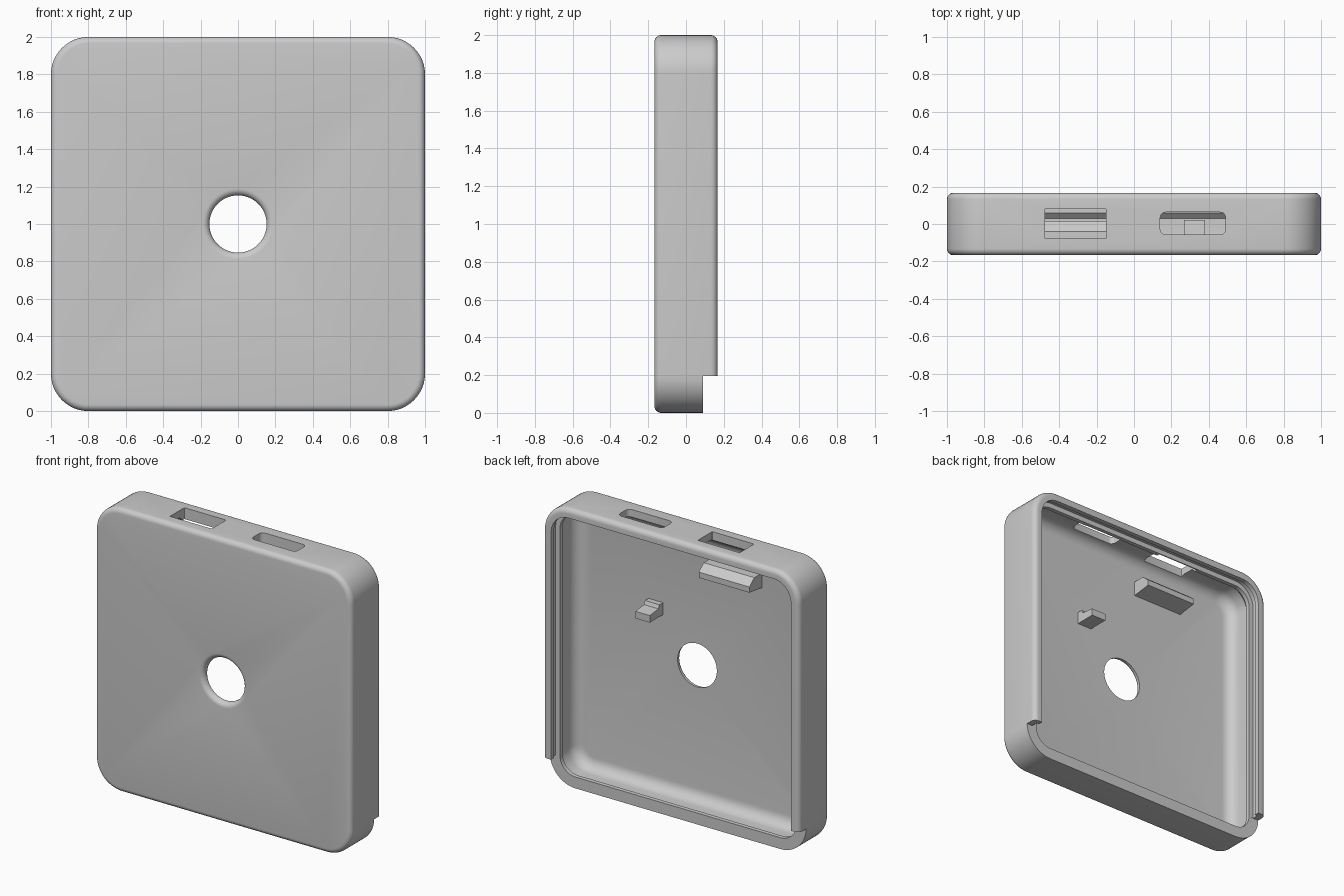
import bpy, bmesh, math
from math import sin, cos, pi

if "Cube" in bpy.data.objects:
    bpy.data.objects.remove(bpy.data.objects["Cube"])

grey = bpy.data.materials.new("plain_grey")
grey.use_nodes = True
grey.diffuse_color = (0.6, 0.6, 0.6, 1)
grey.node_tree.nodes["Principled BSDF"].inputs["Base Color"].default_value = (0.6, 0.6, 0.6, 1)

FRONT, BACK, FLOOR, RAIL = -0.167, 0.167, -0.125, 0.09
EDGE = 0.035


def finish(name, bm):
    bmesh.ops.recalc_face_normals(bm, faces=bm.faces)
    mesh = bpy.data.meshes.new(name)
    bm.to_mesh(mesh)
    bm.free()
    mesh.materials.append(grey)
    obj = bpy.data.objects.new(name, mesh)
    bpy.context.collection.objects.link(obj)
    return obj


def outline(half_w, half_h, radius, steps=12):
    """Rounded rectangle as 2D points."""
    pts = []
    for k, (sx, sy) in enumerate([(1, 1), (-1, 1), (-1, -1), (1, -1)]):
        for i in range(steps + 1):
            a = (k + i / steps) * pi / 2
            pts.append((sx * (half_w - radius) + radius * cos(a),
                        sy * (half_h - radius) + radius * sin(a)))
    return pts


def loft(name, loops):
    """Skin through equal loops and cap both ends."""
    bm = bmesh.new()
    rings = [[bm.verts.new(p) for p in loop] for loop in loops]
    n = len(rings[0])
    for a, b in zip(rings, rings[1:]):
        for i in range(n):
            j = (i + 1) % n
            bm.faces.new((a[i], a[j], b[j], b[i]))
    bm.faces.new(rings[0])
    bm.faces.new(rings[-1])
    return finish(name, bm)


def arc(ci, cy, r, start, end, steps=6):
    """Arc in (inset, y) space."""
    angles = [math.radians(start + (end - start) * i / steps) for i in range(steps + 1)]
    return [(ci + r * cos(a), cy + r * sin(a)) for a in angles]


def cut(target, cutter):
    cutter.hide_render = True
    mod = target.modifiers.new("cut", "BOOLEAN")
    mod.operation = "DIFFERENCE"
    mod.solver = "EXACT"
    mod.object = cutter
    bpy.context.view_layer.objects.active = target
    bpy.ops.object.modifier_apply(modifier=mod.name)
    bpy.data.objects.remove(cutter)


# Shell: wall section from the front face, round the rim, down to the floor
section = arc(EDGE, FRONT + EDGE, EDGE, 270, 180)
section += arc(EDGE, BACK - EDGE, EDGE, 180, 90)
section += [(0.065, BACK), (0.065, 0.135), (0.045, 0.13), (0.045, RAIL)]   # lip and lid channel
section += [(0.08, RAIL), (0.08, 0.06), (0.052, 0.03)]                     # rail under the lid
section += arc(0.132, FLOOR + 0.08, 0.08, 180, 270)                        # floor fillet
shell = loft("case_shell", [
    [(x, y, 1 + z) for x, z in outline(1 - inset, 1 - inset, 0.2 - inset)]
    for inset, y in section])

# Round button hole with a softened front edge
R = 0.153
hole = [(R + EDGE, FRONT - 0.05)]
hole += [(R + EDGE * (1 - sin(a)), FRONT + EDGE * (1 - cos(a)))
         for a in [i * pi / 12 for i in range(7)]]
hole += [(R, 0)]
cut(shell, loft("hole_cutter", [
    [(r * cos(t), y, 1 + r * sin(t)) for t in [i * pi / 32 for i in range(64)]]
    for r, y in hole]))


# Port slots through the top wall
def slot(cx, cy, hw, hd, radius):
    cut(shell, loft("slot_cutter", [
        [(cx + x, cy + y, z) for x, y in outline(hw, hd, radius, 5)] for z in (1.8, 2.1)]))


slot(-0.313, 0.002, 0.163, 0.08, 0.004)
slot(0.315, 0.003, 0.175, 0.06, 0.03)

# Open end of the lid channel at the bottom
bm = bmesh.new()
bmesh.ops.create_cube(bm, size=1)
for v in bm.verts:
    v.co = (v.co.x * 3, RAIL - 0.0003 + v.co.y + 0.5, 0.195 + v.co.z - 0.5)
cut(shell, finish("lid_entry_cutter", bm))


# Wedge supports standing on the inner floor
def wedge(name, x0, x1, profile):
    return loft(name, [[(x, y, z) for y, z in profile] for x in (x0, x1)])


root = FLOOR - 0.01
ledge = wedge("port_ledge", -0.505, -0.11,
              [(root, 1.68), (0.015, 1.70), (0.015, 1.74), (-0.04, 1.785), (root, 1.785)])
block = wedge("stop_block", 0.267, 0.38,
              [(root, 1.285), (0.022, 1.285), (0.022, 1.335), (-0.075, 1.345), (-0.085, 1.37), (root, 1.37)])

for obj in bpy.context.selected_objects:
    obj.select_set(False)
shell.select_set(True)
bpy.context.view_layer.objects.active = shell
bpy.ops.object.shade_smooth_by_angle(angle=math.radians(30))
